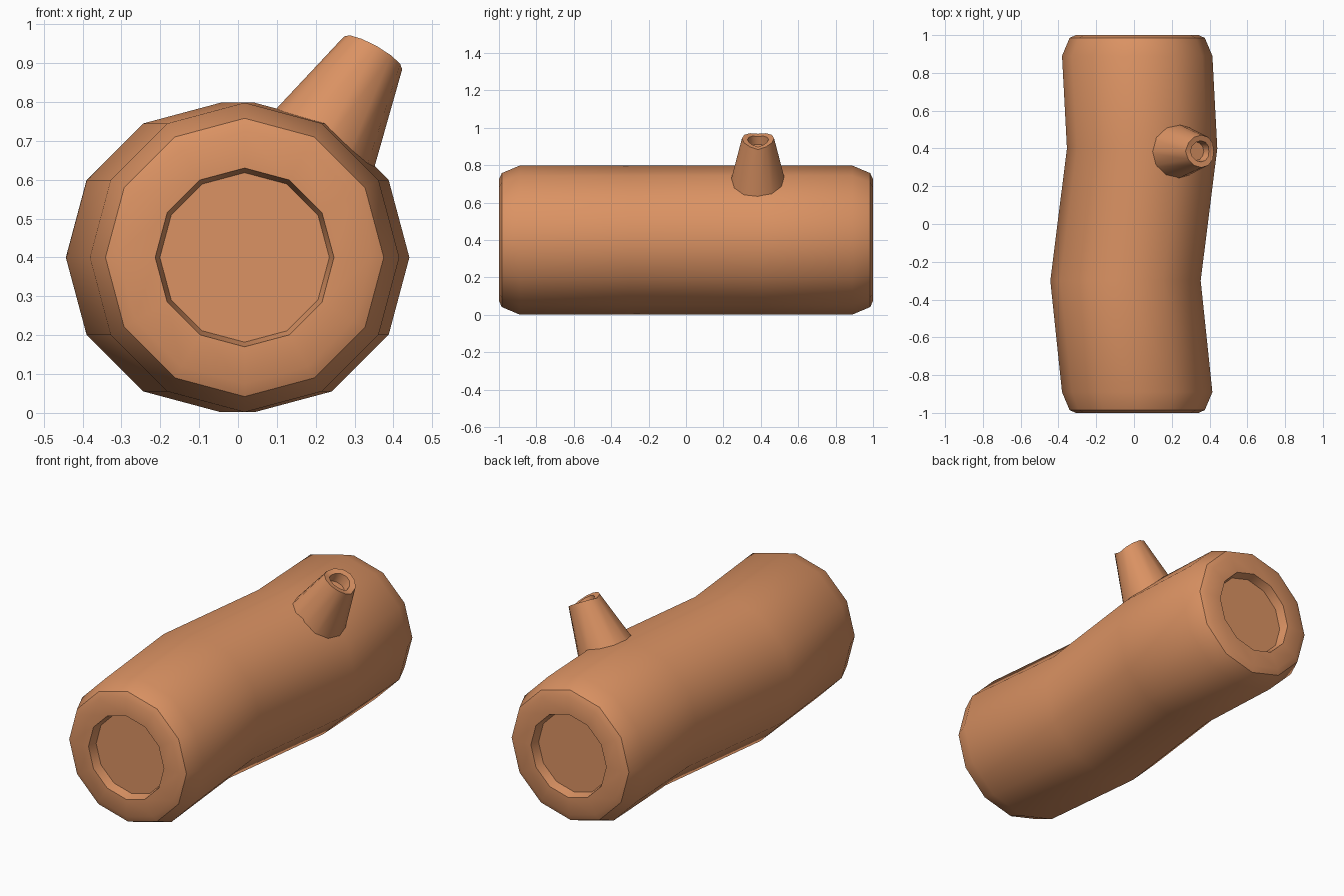
import bpy, bmesh, math
from mathutils import Vector

if "Cube" in bpy.data.objects:
    bpy.data.objects.remove(bpy.data.objects["Cube"])

SIDES = 12

wood = bpy.data.materials.new("terracotta wood")
wood.diffuse_color = (0.71, 0.29, 0.125, 1)
wood.use_nodes = True
wood.node_tree.nodes["Principled BSDF"].inputs["Base Color"].default_value = wood.diffuse_color


def ring(centre, u, v, axis, radius, bow=0.0):
    """Ring of points around centre; bow lifts the v sides along the axis."""
    pts = []
    for i in range(SIDES):
        a = 2 * math.pi * i / SIDES
        pts.append(centre + u * radius * math.cos(a) + v * radius * math.sin(a)
                   + axis * bow * abs(math.sin(a)))
    return pts


def loft(name, rings):
    """Skin consecutive rings and cap both ends."""
    bm = bmesh.new()
    loops = [[bm.verts.new(p) for p in r] for r in rings]
    for a, b in zip(loops, loops[1:]):
        for i in range(SIDES):
            j = (i + 1) % SIDES
            bm.faces.new((a[i], a[j], b[j], b[i]))
    bm.faces.new(loops[0])
    bm.faces.new(loops[-1])
    bmesh.ops.recalc_face_normals(bm, faces=bm.faces)
    me = bpy.data.meshes.new(name)
    bm.to_mesh(me)
    bm.free()
    me.materials.append(wood)
    ob = bpy.data.objects.new(name, me)
    bpy.context.collection.objects.link(ob)
    bpy.ops.object.select_all(action='DESELECT')
    ob.select_set(True)
    bpy.context.view_layer.objects.active = ob
    bpy.ops.object.shade_smooth_by_angle(angle=math.radians(36))
    return ob


X, Y, Z = Vector((1, 0, 0)), Vector((0, 1, 0)), Vector((0, 0, 1))

# Crooked log with a rounded rim and a shallow recess at each end
end = [(0.95, 0.218), (1.0, 0.23), (1.0, 0.325), (0.985, 0.358), (0.89, 0.398)]
profile = [(-y, 0.017, r) for y, r in end]
profile += [(-0.3, -0.045, 0.398), (0.4, 0.043, 0.398)]
profile += [(y, 0.017, r) for y, r in reversed(end)]
loft("log", [ring(Vector((x, y, 0.4)), X, Z, Y, r) for y, x, r in profile])

# Tapered hollow branch stub leaning to the right, its base sunk in the log
tilt = math.radians(29.5)
axis = Vector((math.sin(tilt), 0, math.cos(tilt)))
side = Vector((math.cos(tilt), 0, -math.sin(tilt)))
base = Vector((0.2225, 0.385, 0.705))
stub = [(-0.08, 0.167, 0), (0.254, 0.086, 0.02), (0.254, 0.056, 0.014), (0.21, 0.05, 0)]
loft("branch_stub", [ring(base + axis * h, side, Y, axis, r, b) for h, r, b in stub])
